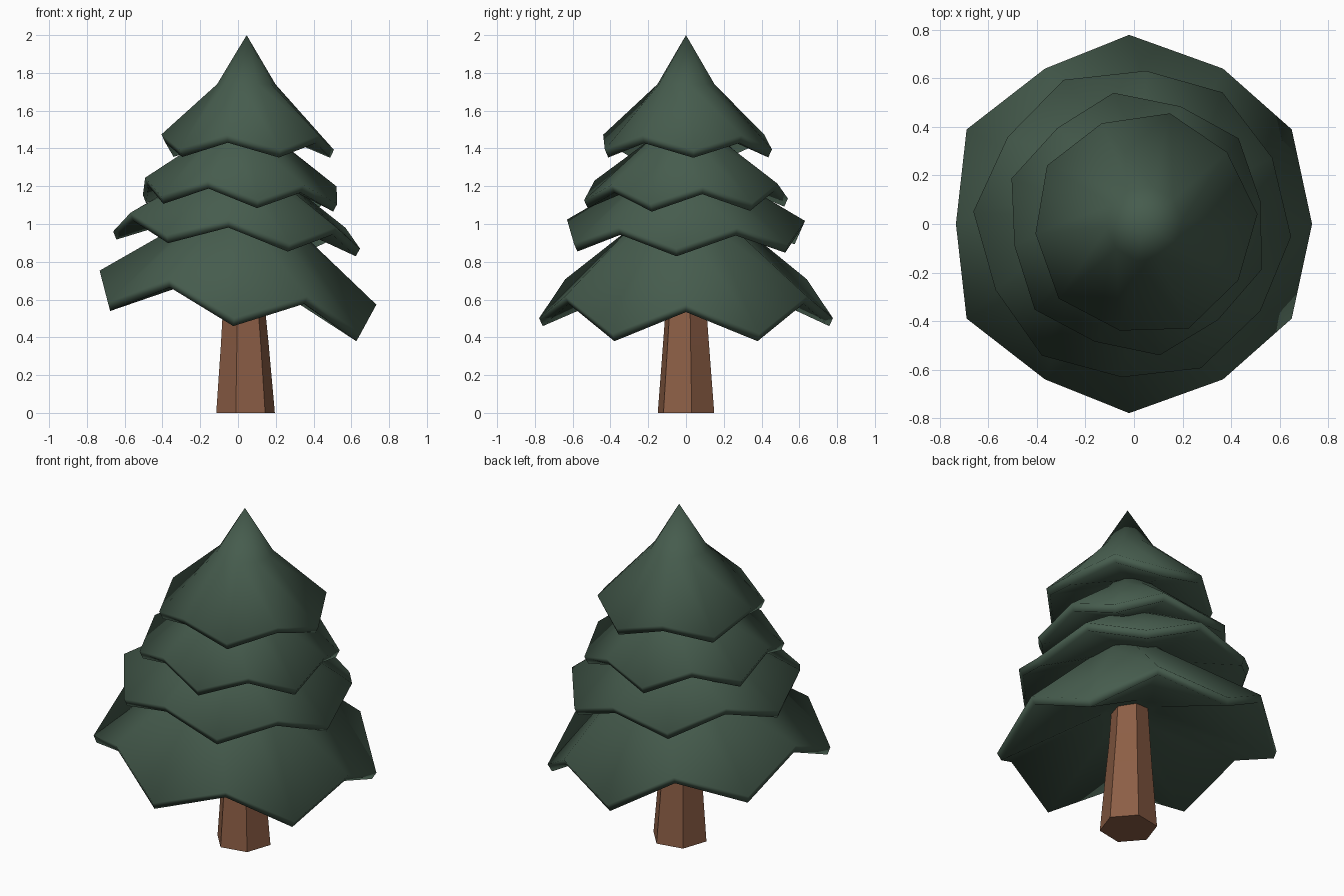
import bpy, bmesh, math
from mathutils import Matrix

if "Cube" in bpy.data.objects:
    bpy.data.objects.remove(bpy.data.objects["Cube"])


def material(name, color):
    m = bpy.data.materials.new(name)
    m.diffuse_color = (*color, 1)
    m.use_nodes = True
    m.node_tree.nodes["Principled BSDF"].inputs["Base Color"].default_value = m.diffuse_color
    return m


green = material("pine_green", (0.061, 0.107, 0.075))
brown = material("bark_brown", (0.262, 0.112, 0.060))


def finish(name, bm, mat, smooth):
    bmesh.ops.recalc_face_normals(bm, faces=bm.faces)
    for f in bm.faces:
        f.smooth = smooth
    me = bpy.data.meshes.new(name)
    bm.to_mesh(me)
    bm.free()
    me.materials.append(mat)
    ob = bpy.data.objects.new(name, me)
    bpy.context.collection.objects.link(ob)
    return ob


def bridge(bm, a, b):
    n = len(a)
    for i in range(n):
        bm.faces.new((a[i], a[(i + 1) % n], b[(i + 1) % n], b[i]))


def fan(bm, ring, tip):
    n = len(ring)
    for i in range(n):
        bm.faces.new((ring[i], ring[(i + 1) % n], tip))


def tier(name, cx, sides, start, r_low, r_high, z_low, z_high,
         r_ring, z_ring, z_tip, z_under, tilt):
    """Cone with a zigzag rim (first corner droops) and a shallow hollow underside."""
    bm = bmesh.new()

    def ring(r0, r1, z0, z1):
        out = []
        for i in range(sides):
            a = math.radians(start + 360 * i / sides)
            r, z = (r0, z0) if i % 2 == 0 else (r1, z1)
            out.append(bm.verts.new((r * math.cos(a), r * math.sin(a), z - z_high)))
        return out

    t, inset = 0.042, 0.02
    upper = ring(r_ring, r_ring, z_ring, z_ring)
    rim = ring(r_low, r_high, z_low, z_high)
    lip = ring(r_low - inset, r_high - inset, z_low - t, z_high - t)
    under = ring(r_ring * .6, r_ring * .6, z_under, z_under)
    fan(bm, upper, bm.verts.new((0, 0, z_tip - z_high)))
    bridge(bm, upper, rim)
    bridge(bm, rim, lip)
    bridge(bm, lip, under)
    fan(bm, under, bm.verts.new((0, 0, z_under - z_high + .01)))
    bm.transform(Matrix.Translation((cx, 0, z_high))
                 @ Matrix.Rotation(math.radians(tilt), 4, 'Y'))
    return finish(name, bm, green, smooth=True)


# Branch tiers, bottom to top
tier("branches_bottom", 0.0, 12, 30, .778, .738, .50, .663, .26, 1.02, 1.28, .74, 7)
tier("branches_lower", 0.0, 12, -4.5, .657, .632, .915, 1.02, .22, 1.26, 1.46, 1.07, 4)
tier("branches_upper", .015, 12, -20, .548, .515, 1.13, 1.222, .18, 1.46, 1.65, 1.27, 2.6)
tier("branches_top", .043, 10, 5, .467, .45, 1.395, 1.472, .155, 1.74, 2.0, 1.51, .3)

# Hexagonal tapering trunk
bm = bmesh.new()
rings = []
for r, z, cx in ((.158, 0, .04), (.129, .36, .036), (.114, .55, .032), (.095, .85, .03)):
    rings.append([bm.verts.new((cx + r * math.cos(math.radians(11 + 60 * i)),
                                r * math.sin(math.radians(11 + 60 * i)), z))
                  for i in range(6)])
for a, b in zip(rings, rings[1:]):
    bridge(bm, a, b)
bm.faces.new(rings[0])
bm.faces.new(rings[-1])
finish("trunk", bm, brown, smooth=False)
